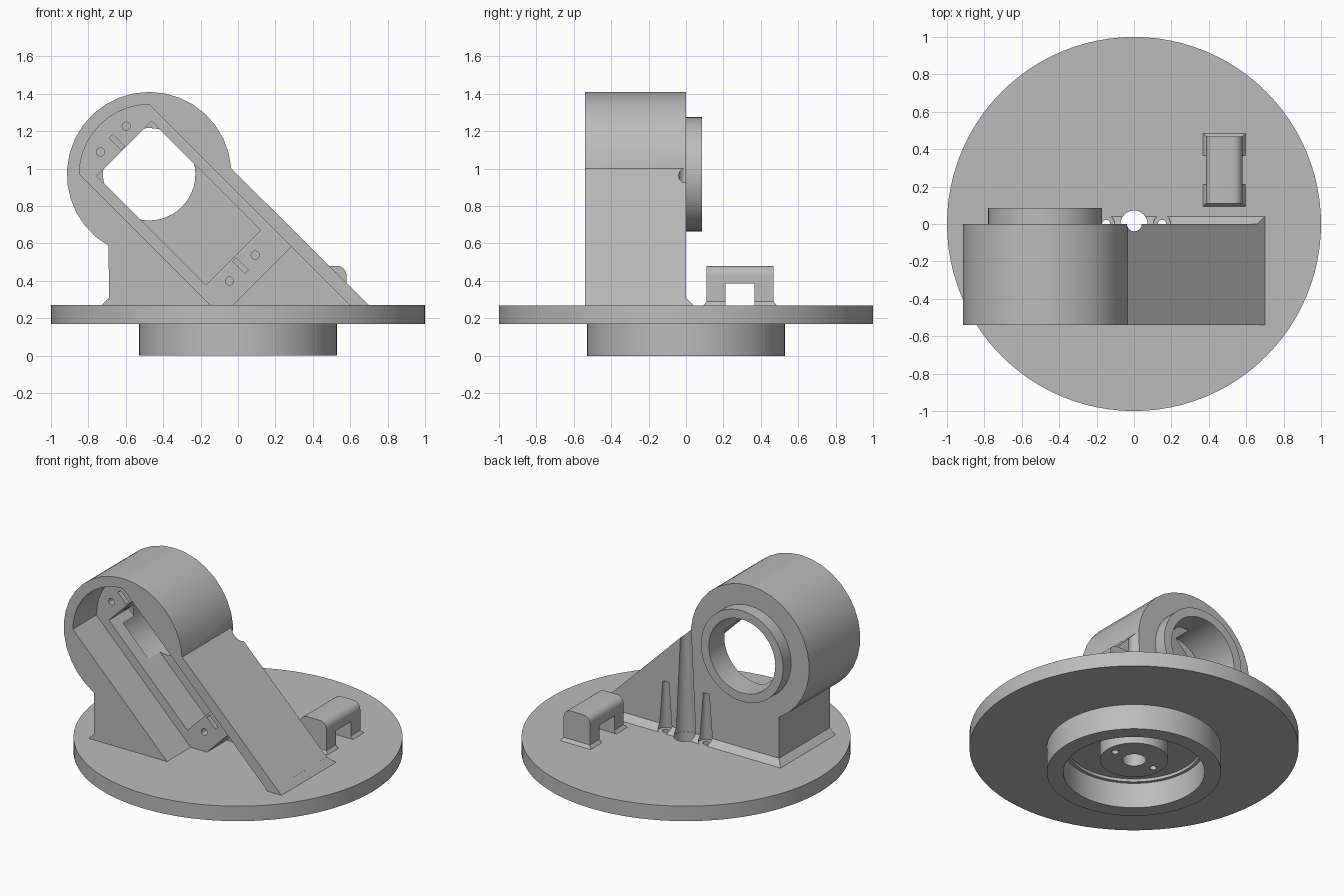
import bpy, bmesh, math
from mathutils import Matrix, Vector

if "Cube" in bpy.data.objects:
    bpy.data.objects.remove(bpy.data.objects["Cube"], do_unlink=True)

grey = bpy.data.materials.new("plain_grey")
grey.use_nodes = True
COLOR = (0.5, 0.5, 0.5, 1)
grey.diffuse_color = COLOR
grey.node_tree.nodes["Principled BSDF"].inputs["Base Color"].default_value = COLOR

DECK = 0.27               # top of the round plate
BORE = (-0.475, 0.97)     # axis of the round housing (x, z)
FRONT, WALL = -0.54, -0.08
R2 = math.sqrt(2)


def finish(name, bm):
    bmesh.ops.recalc_face_normals(bm, faces=bm.faces)
    mesh = bpy.data.meshes.new(name)
    bm.to_mesh(mesh)
    bm.free()
    mesh.materials.append(grey)
    obj = bpy.data.objects.new(name, mesh)
    bpy.context.collection.objects.link(obj)
    return obj


def prism(name, outline, y0, y1):
    """Extrude an (x, z) outline along y."""
    bm = bmesh.new()
    face = bm.faces.new([bm.verts.new((x, y0, z)) for x, z in outline])
    ext = bmesh.ops.extrude_face_region(bm, geom=[face])["geom"]
    bmesh.ops.translate(bm, vec=(0, y1 - y0, 0),
                        verts=[v for v in ext if isinstance(v, bmesh.types.BMVert)])
    return finish(name, bm)


def lathe(name, profile, steps):
    """Revolve a closed (radius, z) profile about z."""
    bm = bmesh.new()
    rings = [[bm.verts.new((r * math.cos(a), r * math.sin(a), z)) for r, z in profile]
             for a in (math.tau * i / steps for i in range(steps))]
    n = len(profile)
    for i in range(steps):
        p, q = rings[i], rings[(i + 1) % steps]
        for j in range(n):
            k = (j + 1) % n
            bm.faces.new((p[j], p[k], q[k], q[j]))
    return finish(name, bm)


def cone(name, x, y, z0, z1, r0, r1, steps=24):
    bm = bmesh.new()
    bmesh.ops.create_cone(bm, cap_ends=True, segments=steps, radius1=r0, radius2=r1,
                          depth=z1 - z0, matrix=Matrix.Translation((x, y, (z0 + z1) / 2)))
    return finish(name, bm)


def frustum(name, low, high, z0, z1):
    """Tapered block; low and high are (x0, x1, y0, y1)."""
    bm = bmesh.new()
    for (x0, x1, y0, y1), z in ((low, z0), (high, z1)):
        for x in (x0, x1):
            for y in (y0, y1):
                bm.verts.new((x, y, z))
    bmesh.ops.convex_hull(bm, input=bm.verts)
    bmesh.ops.dissolve_limit(bm, angle_limit=0.01, verts=bm.verts, edges=bm.edges)
    return finish(name, bm)


def combine(target, other, operation="DIFFERENCE"):
    mod = target.modifiers.new("combine", "BOOLEAN")
    mod.operation, mod.object, mod.solver = operation, other, "EXACT"
    bpy.context.view_layer.objects.active = target
    bpy.ops.object.modifier_apply(modifier=mod.name)
    bpy.data.objects.remove(other, do_unlink=True)


def smooth(obj, degrees=30):
    bpy.ops.object.select_all(action="DESELECT")
    obj.select_set(True)
    bpy.context.view_layer.objects.active = obj
    bpy.ops.object.shade_smooth_by_angle(angle=math.radians(degrees))


def arc(center, r, a0, a1, steps):
    angles = [math.radians(a0 + (a1 - a0) * i / steps) for i in range(steps + 1)]
    return [(center[0] + r * math.cos(a), center[1] + r * math.sin(a)) for a in angles]


def tilted(d, n):
    """Point d along the 45 degree downslope and n across it."""
    return ((d + n) / R2, (n - d) / R2)


def tilted_box(d0, d1, n0, n1):
    return [tilted(d0, n0), tilted(d1, n0), tilted(d1, n1), tilted(d0, n1)]


# Round plate with the stepped collar and hub underneath
plate = lathe("base_plate", [(0.072, 0.086), (0.207, 0.086), (0.207, 0.19), (0.41, 0.19),
                             (0.41, 0.17), (0.43, 0.17), (0.43, 0), (0.53, 0),
                             (0.53, 0.17), (1, 0.17), (1, DECK), (0.072, DECK)], 96)
for x in (-0.15, 0.15):
    combine(plate, cone("screw_hole", x, 0, 0, 0.4, 0.022, 0.022, 16))
smooth(plate)

# Housing: round head on a sloping foot, with a chamfered skirt
housing = prism("housing", arc(BORE, 0.44, 4, 240.5, 22)
                + [(-0.69, DECK - 0.01), (0.71, DECK - 0.01)], FRONT, 0)
combine(housing, frustum("skirt", (-0.73, 0.7, FRONT, 0.04), (-0.69, 0.66, FRONT, 0),
                         DECK, DECK + 0.04), "UNION")

# Sloping channel open to the front
channel = arc(BORE, 0.373, 90, 180, 10) + [tilted(0.4, 0.086), tilted(0.4, 0.614)]
combine(housing, prism("channel", channel, FRONT - 0.1, -0.29))
# Deep pocket below the mounting step, and the rectangular recess in the step
combine(housing, prism("pocket", tilted_box(-0.21, 0.4, 0.086, 0.614), -0.4, WALL))
combine(housing, prism("recess", tilted_box(-1.213, -0.39, 0.145, 0.56), -0.4, WALL))

# Screw holes and key slots at both ends of the recess
for d in (-1.29, -0.315):
    for n in (0.25, 0.445):
        combine(housing, prism("hole", arc(tilted(d, n), 0.022, 0, 337.5, 15), -0.4, -0.19))
for d in (-1.265, -0.33):
    combine(housing, prism("slot", tilted_box(d - 0.045, d + 0.045, 0.337, 0.363), -0.4, -0.22))

# Collar behind the head, then the bore through both
combine(housing, prism("collar", arc(BORE, 0.305, 0, 352.5, 47), -0.03, 0.085), "UNION")
combine(housing, prism("bore", arc(BORE, 0.247, 0, 352.5, 47), -0.2, 0.2))

# Tapered tool grooves up the back wall
combine(housing, cone("groove", 0, 0, 0.25, 1.15, 0.075, 0.03))
for x in (-0.15, 0.15):
    combine(housing, cone("groove", x, 0, 0.25, 0.6, 0.05, 0.022))
smooth(housing)

# Cable bracket: rounded arch on two flared feet
left, right, near, far, top = 0.385, 0.58, 0.11, 0.468, 0.48
bracket = prism("cable_bracket", [(left, DECK - 0.01)] + arc((left + 0.05, top - 0.05), 0.05, 180, 90, 6)
                + arc((right - 0.05, top - 0.05), 0.05, 90, 0, 6) + [(right, DECK - 0.01)], near, far)
combine(bracket, prism("opening", [(0.3, 0.2), (0.7, 0.2), (0.7, 0.385), (0.3, 0.385)], 0.21, 0.367))
for y0, y1, out0, out1 in ((near, 0.21, 0.02, 0), (0.367, far, 0, 0.02)):
    combine(bracket, frustum("foot", (left - 0.02, right + 0.02, y0 - out0, y1 + out1),
                             (left, right, y0, y1), DECK - 0.005, DECK + 0.02), "UNION")
smooth(bracket)
